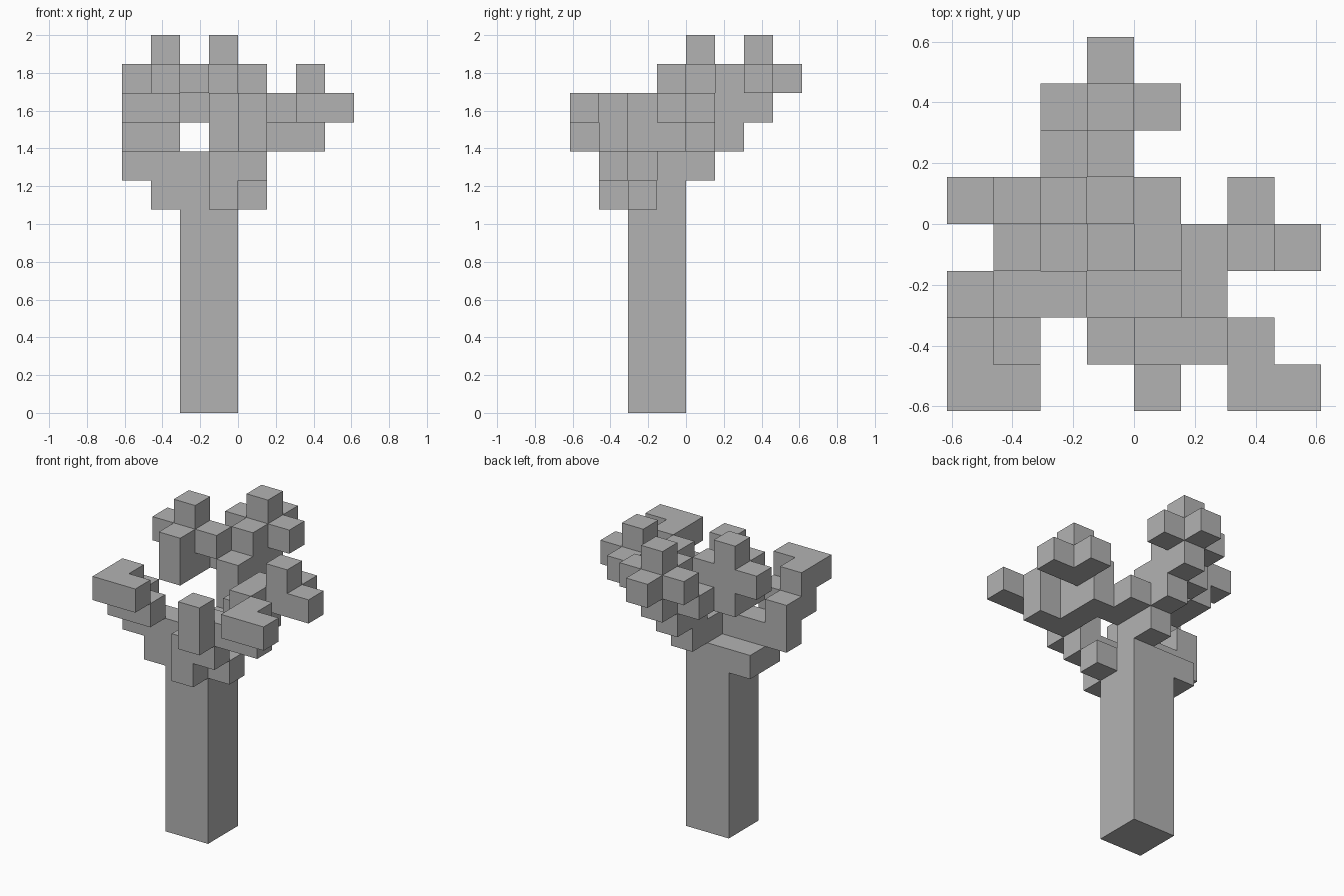
import bpy
import bmesh
from itertools import product
from mathutils import Vector

old_cube = bpy.data.objects.get("Cube")
if old_cube:
    bpy.data.objects.remove(old_cube, do_unlink=True)

UNIT = 2 / 13  # edge length of one block

grey = bpy.data.materials.new("plain_grey")
grey.use_nodes = True
colour = (0.45, 0.45, 0.45, 1)
grey.diffuse_color = colour
grey.node_tree.nodes["Principled BSDF"].inputs["Base Color"].default_value = colour

parts = {}
AXES = [Vector(a) for a in ((1, 0, 0), (0, 1, 0), (0, 0, 1))]


def block(part, corner, size=(1, 1, 1)):
    """Fill a box of cells, starting at its lowest corner."""
    cells = parts.setdefault(part, set())
    for step in product(*(range(n) for n in size)):
        cells.add(tuple(c + s for c, s in zip(corner, step)))


def bar(part, corner, axis, length):
    """Fill a straight run of cells along one axis."""
    block(part, corner, [length if a == axis else 1 for a in "xyz"])


def build(part, cells, filled):
    """Make the outer skin of a part, without walls between touching blocks."""
    bm = bmesh.new()
    for cell in cells:
        centre = Vector(cell) + Vector((0.5, 0.5, 0.5))
        for i, axis in enumerate(AXES):
            for sign in (-1, 1):
                normal = axis * sign
                if tuple(int(v) for v in Vector(cell) + normal) in filled:
                    continue
                u = AXES[(i + 1) % 3] / 2
                v = AXES[(i + 2) % 3] / 2 * sign
                mid = centre + normal / 2
                ring = (mid - u - v, mid + u - v, mid + u + v, mid - u + v)
                bm.faces.new([bm.verts.new(p * UNIT) for p in ring])
    bmesh.ops.remove_doubles(bm, verts=bm.verts[:], dist=UNIT / 100)
    bmesh.ops.dissolve_limit(bm, angle_limit=0.01, verts=bm.verts[:], edges=bm.edges[:])
    mesh = bpy.data.meshes.new(part)
    bm.to_mesh(mesh)
    bm.free()
    mesh.materials.append(grey)
    bpy.context.collection.objects.link(bpy.data.objects.new(part, mesh))


# Trunk
block("trunk", (-2, -2, 0), (2, 2, 8))

# Branch stepping out to the right, ending in a flat hook
p = "right_branch"
bar(p, (-3, -2, 7), "y", 2)
bar(p, (-4, -2, 8), "x", 3)
block(p, (-4, -2, 9))
bar(p, (-4, -3, 9), "x", 2)
bar(p, (-4, -4, 10), "x", 2)
block(p, (-4, -3, 10))

# Branch at the front, with an upright twig and a flat hook
p = "front_branch"
bar(p, (-1, -3, 7), "z", 2)
bar(p, (0, -3, 8), "z", 2)
bar(p, (0, -4, 9), "z", 2)
bar(p, (1, -3, 9), "x", 2)
bar(p, (2, -4, 10), "x", 2)
block(p, (2, -3, 10))

# Branch to the left, ending in a small cluster
p = "left_branch"
block(p, (0, -2, 7))
bar(p, (0, -1, 9), "y", 2)
block(p, (1, -2, 9), (1, 2, 2))
bar(p, (2, -1, 10), "x", 2)
block(p, (2, 0, 10))
block(p, (2, -1, 11))

# Staircase branch to the back, ending in a star
p = "back_branch"
block(p, (-1, -1, 8))
for i in range(3):
    bar(p, (-1, i, 8 + i), "z", 3)
bar(p, (-2, 2, 11), "x", 3)
block(p, (-1, 3, 11))

# Star hanging off the back branch
p = "side_star"
block(p, (-2, 1, 10))
block(p, (-3, -1, 10), (1, 2, 2))
bar(p, (-4, 0, 11), "x", 3)
block(p, (-3, 0, 12))

everything = set().union(*parts.values())
for name, cells in parts.items():
    build(name, sorted(cells), everything)
